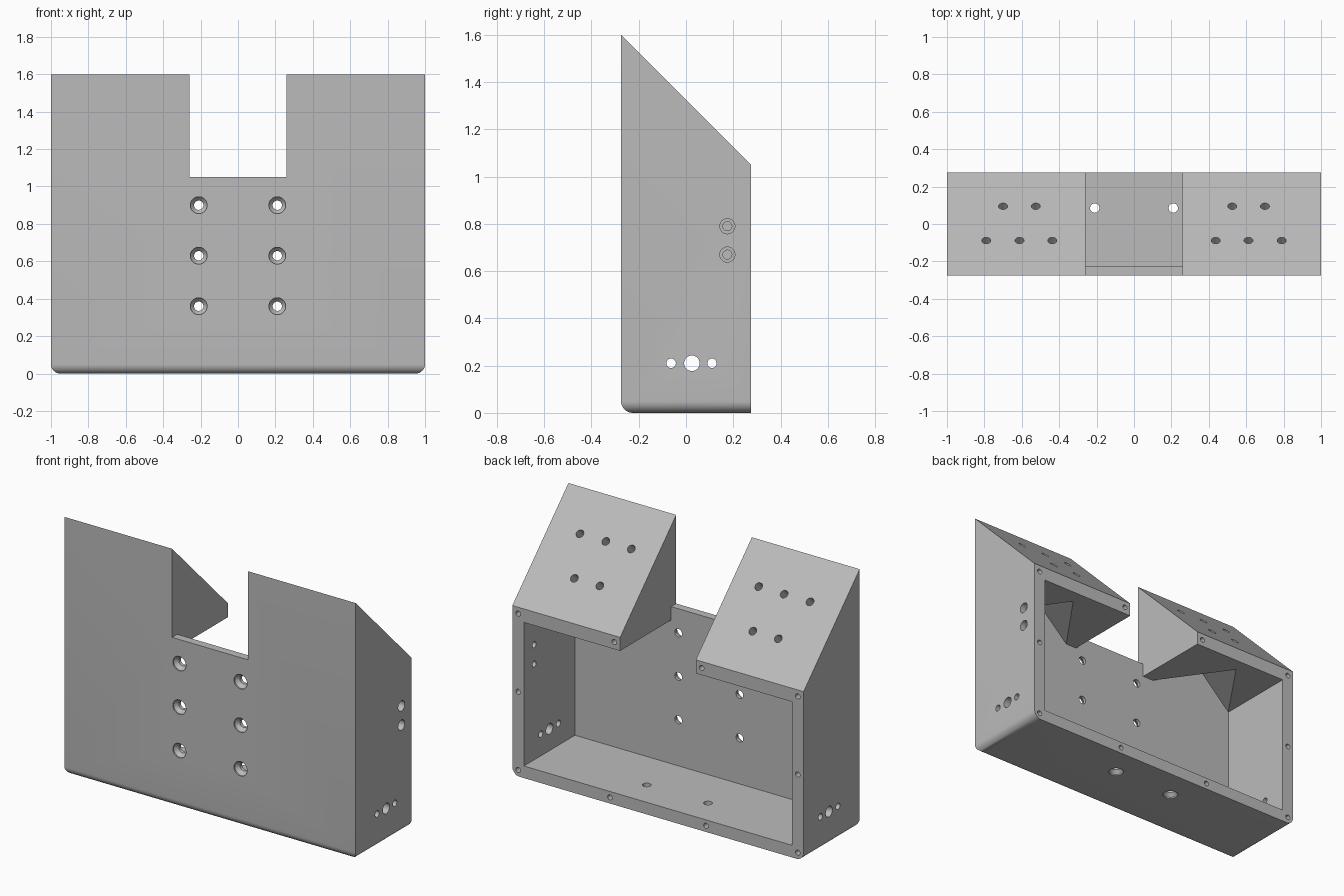
import bpy, bmesh, math
from mathutils import Vector

cube = bpy.data.objects.get("Cube")
if cube:
    bpy.data.objects.remove(cube, do_unlink=True)

HALF_Y, FRONT_IN = 0.275, -0.225      # outer half depth, inner face of the front wall
WALL_X, FLOOR, CEILING = 0.92, 0.075, 0.966
NOTCH_X, SHOULDER = 0.26, 1.05

grey = bpy.data.materials.new("plain grey")
grey.use_nodes = True
colour = (0.5, 0.5, 0.5, 1)
grey.diffuse_color = colour
grey.node_tree.nodes["Principled BSDF"].inputs["Base Color"].default_value = colour


def make_object(name, bm):
    bmesh.ops.recalc_face_normals(bm, faces=bm.faces)
    mesh = bpy.data.meshes.new(name)
    bm.to_mesh(mesh)
    bm.free()
    mesh.materials.append(grey)
    obj = bpy.data.objects.new(name, mesh)
    bpy.context.collection.objects.link(obj)
    return obj


def extrude_profile(bm, profile, half_x):
    """Extrude a (y, z) outline across the width."""
    face = bm.faces.new([bm.verts.new((-half_x, y, z)) for y, z in profile])
    new = bmesh.ops.extrude_face_region(bm, geom=[face])["geom"]
    moved = [v for v in new if isinstance(v, bmesh.types.BMVert)]
    bmesh.ops.translate(bm, verts=moved, vec=(2 * half_x, 0, 0))


def bore(bm, place, direction, sections, sides=24):
    """Add a turned cutter; sections are (depth, radius) along the direction."""
    turn = Vector(direction).to_track_quat('Z', 'Y')
    rings = []
    for depth, radius in sections:
        ring = []
        for i in range(sides):
            a = math.tau * i / sides
            p = Vector((radius * math.cos(a), radius * math.sin(a), depth))
            ring.append(bm.verts.new(Vector(place) + turn @ p))
        rings.append(ring)
    for low, high in zip(rings, rings[1:]):
        for i in range(sides):
            j = (i + 1) % sides
            bm.faces.new((low[i], low[j], high[j], high[i]))
    bm.faces.new(rings[0])
    bm.faces.new(rings[-1])


def cut(target, cutter):
    cutter.hide_render = True
    mod = target.modifiers.new("cut", 'BOOLEAN')
    mod.operation, mod.solver, mod.object = 'DIFFERENCE', 'EXACT', cutter
    bpy.context.view_layer.update()
    result = target.evaluated_get(bpy.context.evaluated_depsgraph_get())
    mesh = bpy.data.meshes.new_from_object(result)
    target.modifiers.clear()
    target.data = mesh
    bpy.data.objects.remove(cutter, do_unlink=True)


# Body: sloped block with rounded front and side edges at the bottom
bm = bmesh.new()
extrude_profile(bm, [(-HALF_Y, 0), (HALF_Y, 0), (HALF_Y, SHOULDER), (-HALF_Y, 1.6)], 1)
rounded = [e for e in bm.edges if all(v.co.z < 0.01 for v in e.verts)
           and not all(v.co.y > 0 for v in e.verts)]
bmesh.ops.bevel(bm, geom=rounded, offset=0.05, segments=8, profile=0.5, affect='EDGES')
body = make_object("enclosure_body", bm)

# Main cavity, open at the back
bm = bmesh.new()
extrude_profile(bm, [(FRONT_IN, FLOOR), (0.4, FLOOR), (0.4, CEILING), (FRONT_IN, CEILING)], WALL_X)
cut(body, make_object("cavity_cutter", bm))

# Notch between the towers, leaving the low front plate
bm = bmesh.new()
extrude_profile(bm, [(-0.4, SHOULDER), (FRONT_IN, SHOULDER), (FRONT_IN, 0.9),
                     (0.4, 0.9), (0.4, 1.8), (-0.4, 1.8)], NOTCH_X)
cut(body, make_object("notch_cutter", bm))

# Three-sided hollow under each tower
for side in (-1, 1):
    bm = bmesh.new()
    for z in (CEILING - 0.05, CEILING):
        for x, y in ((0.335, FRONT_IN), (0.918, FRONT_IN), (0.63, 0.19)):
            bm.verts.new((side * x, y, z))
    bm.verts.new((side * 0.63, FRONT_IN, 1.24))
    bmesh.ops.convex_hull(bm, input=bm.verts)
    cut(body, make_object("tower_hollow_cutter", bm))

# All drilled holes
bm = bmesh.new()
countersunk = [(-0.02, 0.045), (0.008, 0.045), (0.03, 0.025), (0.12, 0.025)]
blind = [(-0.02, 0.016), (0.1, 0.016)]
for side in (-1, 1):
    # Front plate and floor screws
    for z in (0.36, 0.63, 0.9):
        bore(bm, (side * 0.21, -HALF_Y, z), (0, 1, 0), countersunk)
    bore(bm, (side * 0.21, 0.085, 0), (0, 0, 1), countersunk)
    # Connector holes in the side walls
    for y, r in ((-0.063, 0.02), (0.025, 0.033), (0.11, 0.02)):
        bore(bm, (side, y, 0.21), (-side, 0, 0), [(-0.02, r), (0.12, r)])
    # Holes in the sloped tower faces
    for y, xs in ((0.095, (0.525, 0.70)), (-0.088, (0.437, 0.612, 0.79))):
        for x in xs:
            bore(bm, (side * x, y, SHOULDER + HALF_Y - y), (0, -1, -1),
                 [(-0.02, 0.024), (0.15, 0.024)])
    # Cover screws around the back rim
    for x, z in ((0.96, 0.04), (0.96, 0.525), (0.96, 1.01), (0.3, 1.01), (0.33, 0.038)):
        bore(bm, (side * x, HALF_Y, z), (0, -1, 0), blind)
# Stepped holes in the left wall only
for z in (0.67, 0.79):
    bore(bm, (1, 0.175, z), (-1, 0, 0),
         [(-0.02, 0.032), (0.04, 0.032), (0.04, 0.019), (0.12, 0.019)])
cut(body, make_object("hole_cutter", bm))

bpy.ops.object.select_all(action='DESELECT')
body.select_set(True)
bpy.context.view_layer.objects.active = body
bpy.ops.object.shade_smooth_by_angle(angle=math.radians(30))
